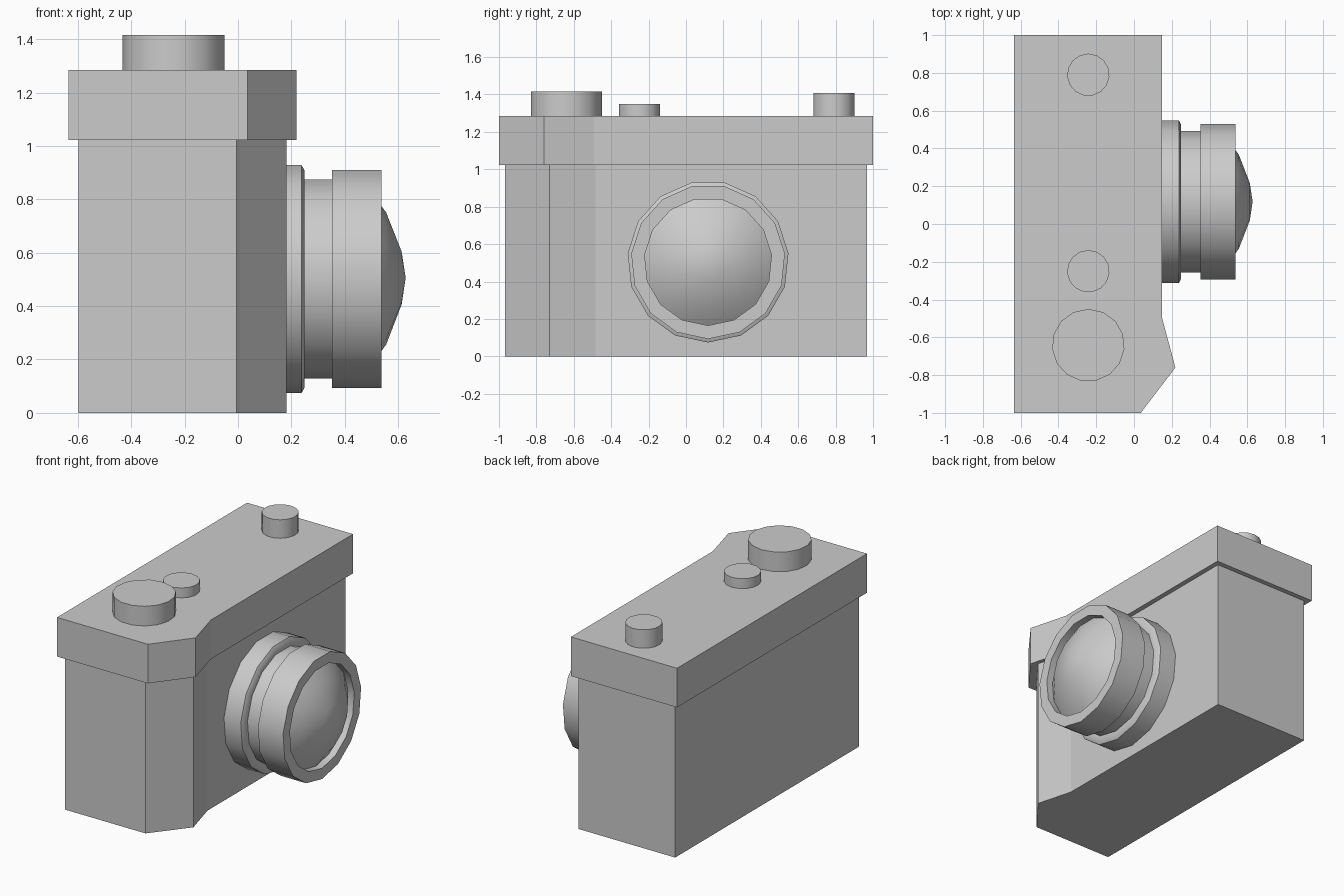
import bpy, bmesh, math
from mathutils import Vector, Matrix

if "Cube" in bpy.data.objects:
    bpy.data.objects.remove(bpy.data.objects["Cube"])

SIDES = 15


def finish(bm, name, smooth=False):
    bmesh.ops.remove_doubles(bm, verts=bm.verts, dist=1e-5)
    bmesh.ops.recalc_face_normals(bm, faces=bm.faces)
    me = bpy.data.meshes.new(name)
    bm.to_mesh(me)
    bm.free()
    ob = bpy.data.objects.new(name, me)
    bpy.context.collection.objects.link(ob)
    if smooth:
        bpy.ops.object.select_all(action='DESELECT')
        ob.select_set(True)
        bpy.context.view_layer.objects.active = ob
        bpy.ops.object.shade_smooth_by_angle(angle=math.radians(30))
    return ob


def prism(name, outline, z0, z1):
    bm = bmesh.new()
    face = bm.faces.new([bm.verts.new((x, y, z0)) for x, y in outline])
    ext = bmesh.ops.extrude_face_region(bm, geom=[face], use_keep_orig=True)
    top = [v for v in ext['geom'] if isinstance(v, bmesh.types.BMVert)]
    bmesh.ops.translate(bm, verts=top, vec=(0, 0, z1 - z0))
    return finish(bm, name)


def lathe_x(name, profile, y, z):
    # revolve (x, radius) points around an axis along x, vertex at the bottom
    bm = bmesh.new()
    vs = [bm.verts.new((x, y, z - r)) for x, r in profile]
    es = [bm.edges.new(p) for p in zip(vs, vs[1:])]
    bmesh.ops.spin(bm, geom=vs + es, cent=(0, y, z), axis=(1, 0, 0),
                   angle=math.tau, steps=SIDES, use_duplicate=False)
    return finish(bm, name, True)


def knob(name, y, r, z1, x=-0.242, z0=1.284):
    bm = bmesh.new()
    bmesh.ops.create_cone(bm, cap_ends=True, segments=SIDES, radius1=r, radius2=r,
                          depth=z1 - z0,
                          matrix=Matrix.Translation((x, y, (z0 + z1) / 2)))
    return finish(bm, name, True)


# Body with angled hand grip, and overhanging top cover
prism("camera_body", [(-0.597, -0.967), (-0.005, -0.967), (0.182, -0.73),
                      (0.115, -0.485), (0.115, 0.967), (-0.597, 0.967)], 0, 1.023)
prism("top_cover", [(-0.634, -1), (0.036, -1), (0.219, -0.76),
                    (0.148, -0.495), (0.148, 1), (-0.634, 1)], 1.023, 1.284)

# Lens barrel: mount flange, neck, front ring with recess
LY, LZ = 0.118, 0.506
lathe_x("lens_barrel", [(0.115, 0), (0.115, 0.432), (0.238, 0.432), (0.25, 0.41),
                        (0.25, 0.377), (0.352, 0.377), (0.352, 0.413),
                        (0.537, 0.413), (0.537, 0.341), (0.49, 0.341), (0.49, 0)], LY, LZ)
# Domed glass
lathe_x("lens_glass", [(0.49, 0.341), (0.555, 0.25), (0.613, 0.1), (0.628, 0)], LY, LZ)

# Top controls
knob("mode_dial", -0.642, 0.192, 1.415)
knob("shutter_button", -0.25, 0.112, 1.35)
knob("rewind_knob", 0.79, 0.112, 1.407)
